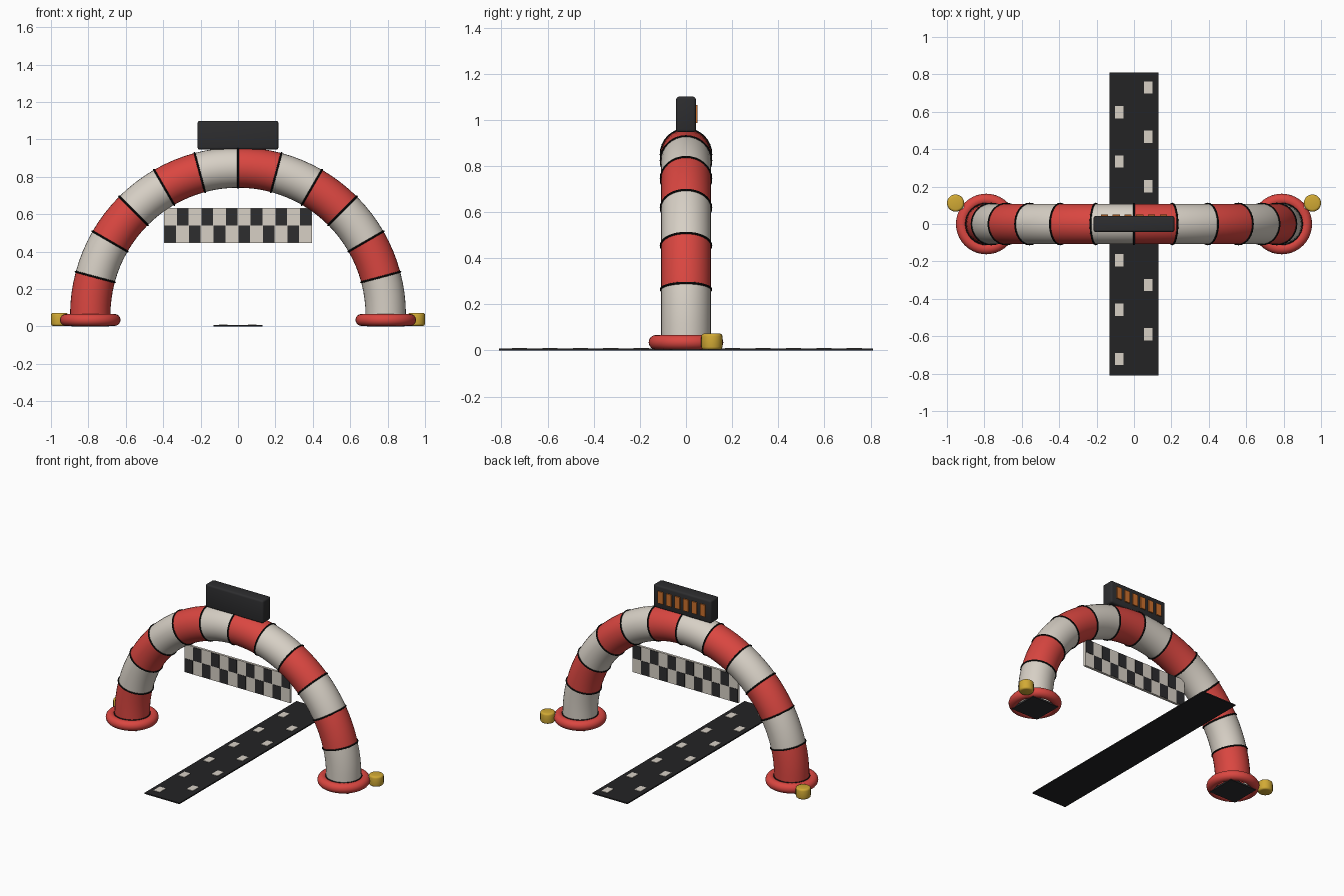
import bpy, bmesh, math
from mathutils import Matrix, Vector

if "Cube" in bpy.data.objects:
    bpy.data.objects.remove(bpy.data.objects["Cube"])


def mat(name, r, g, b):
    m = bpy.data.materials.new(name)
    m.diffuse_color = (r, g, b, 1)
    m.use_nodes = True
    m.node_tree.nodes["Principled BSDF"].inputs["Base Color"].default_value = m.diffuse_color
    return m


RED = mat("red", 0.70, 0.062, 0.052)
WHITE = mat("warm_white", 0.68, 0.63, 0.56)
DARK = mat("charcoal", 0.026, 0.026, 0.028)
ROAD = mat("road_black", 0.017, 0.017, 0.018)
SEAM = mat("seam_black", 0.006, 0.006, 0.006)
YELLOW = mat("yellow", 0.64, 0.40, 0.035)
ORANGE = mat("orange", 0.60, 0.16, 0.025)


def finish(name, bm, mats, smooth=True):
    bmesh.ops.recalc_face_normals(bm, faces=bm.faces[:])
    me = bpy.data.meshes.new(name)
    bm.to_mesh(me)
    bm.free()
    for m in mats:
        me.materials.append(m)
    ob = bpy.data.objects.new(name, me)
    bpy.context.collection.objects.link(ob)
    if smooth:
        bpy.ops.object.select_all(action='DESELECT')
        ob.select_set(True)
        bpy.context.view_layer.objects.active = ob
        bpy.ops.object.shade_smooth_by_angle(angle=math.radians(35))
    return ob


def add_box(bm, c, s):
    M = Matrix.Translation(c) @ Matrix.Diagonal((s[0], s[1], s[2], 1))
    bmesh.ops.create_cube(bm, size=1, matrix=M)


def boxes(name, items, m, bevel=0):
    bm = bmesh.new()
    for c, s in items:
        add_box(bm, c, s)
    if bevel:
        bmesh.ops.bevel(bm, geom=bm.edges[:], offset=bevel, segments=3,
                        profile=0.5, affect='EDGES')
    return finish(name, bm, [m], bool(bevel))


def add_torus(bm, M, R, r, nu, nv):
    rows = []
    for i in range(nu):
        a = 2 * math.pi * i / nu
        rows.append([])
        for j in range(nv):
            b = 2 * math.pi * j / nv
            d = R + r * math.cos(b)
            rows[-1].append(bm.verts.new(
                M @ Vector((d * math.cos(a), d * math.sin(a), r * math.sin(b)))))
    for i in range(nu):
        p, q = rows[i], rows[(i + 1) % nu]
        for j in range(nv):
            k = (j + 1) % nv
            bm.faces.new((p[j], q[j], q[k], p[k]))


# Arch tube: 12 alternating sections along a half circle
R, TUBE, Z0, SECT, SUB, SIDES = 0.79, 0.108, 0.06, 12, 4, 32


def station(a):
    return Matrix.Translation((-R * math.cos(a), 0, Z0 + R * math.sin(a))) @ \
        Matrix.Rotation(a, 4, 'Y')


bm = bmesh.new()
prev = None
for i in range(SECT * SUB + 1):
    M = station(math.pi * i / (SECT * SUB))
    ring = [bm.verts.new(M @ Vector((TUBE * math.cos(t), TUBE * math.sin(t), 0)))
            for t in (2 * math.pi * k / SIDES for k in range(SIDES))]
    if prev:
        for k in range(SIDES):
            n = (k + 1) % SIDES
            f = bm.faces.new((prev[k], prev[n], ring[n], ring[k]))
            f.material_index = ((i - 1) // SUB) % 2
    prev = ring
finish("arch_tube", bm, [RED, WHITE])

# Dark seam rings between sections
bm = bmesh.new()
for i in range(SECT + 1):
    add_torus(bm, station(math.pi * i / SECT), TUBE + 0.001, 0.005, 32, 8)
finish("arch_seams", bm, [SEAM])

for s, side in ((-1, "left"), (1, "right")):
    # Inflated foot ring and the square anchor plate beneath
    bm = bmesh.new()
    add_torus(bm, Matrix.Translation((s * R, 0, 0.035)), 0.13, 0.032, 40, 16)
    finish(side + "_foot_ring", bm, [RED])
    boxes(side + "_anchor_plate", [((s * R, 0, 0.006), (0.2, 0.2, 0.012))], DARK)

    # Blower drum
    bm = bmesh.new()
    bmesh.ops.create_cone(bm, cap_ends=True, segments=20, radius1=0.046,
                          radius2=0.046, depth=0.07,
                          matrix=Matrix.Translation((s * 0.954, 0.112, 0.038)))
    rim = [e for e in bm.edges if abs(e.verts[0].co.z - e.verts[1].co.z) < 1e-4]
    bmesh.ops.bevel(bm, geom=rim, offset=0.012, segments=3, profile=0.5,
                    affect='EDGES')
    finish(side + "_blower", bm, [YELLOW])

    # Air hose from blower to foot
    a, b = Vector((s * 0.84, 0.04, 0.045)), Vector((s * 0.95, 0.11, 0.045))
    M = Matrix.Translation((a + b) / 2) @ \
        (b - a).to_track_quat('Z', 'Y').to_matrix().to_4x4()
    bm = bmesh.new()
    bmesh.ops.create_cone(bm, cap_ends=True, segments=12, radius1=0.016,
                          radius2=0.016, depth=(b - a).length, matrix=M)
    finish(side + "_air_hose", bm, [WHITE])

# Hanging chequered banner, checks on both faces
boxes("banner", [((0, 0, 0.54), (0.79, 0.016, 0.188))], WHITE)
w, h = 0.79 / 12, 0.092
checks = []
for c in range(12):
    z = 0.54 + (h / 2 if c % 2 else -h / 2)
    checks.append(((-0.395 + (c + 0.5) * w, 0, z), (w - 0.004, 0.021, h - 0.002)))
boxes("banner_checks", checks, DARK)

# Timer box on top, display bars on the back
boxes("timer_box", [((0, 0, 1.023), (0.432, 0.086, 0.154))], DARK, 0.012)
boxes("timer_display",
      [((0.157 - 0.063 * i, 0.046, 1.025), (0.038, 0.009, 0.08)) for i in range(6)],
      ORANGE)

# Track strip with staggered markers
boxes("track_strip", [((0, 0, 0.004), (0.26, 1.62, 0.008))], ROAD)
boxes("track_markers",
      [((0.076 if i % 2 == 0 else -0.079, 0.73 - 0.132 * i, 0.008),
        (0.046, 0.066, 0.006)) for i in range(12)], WHITE)
